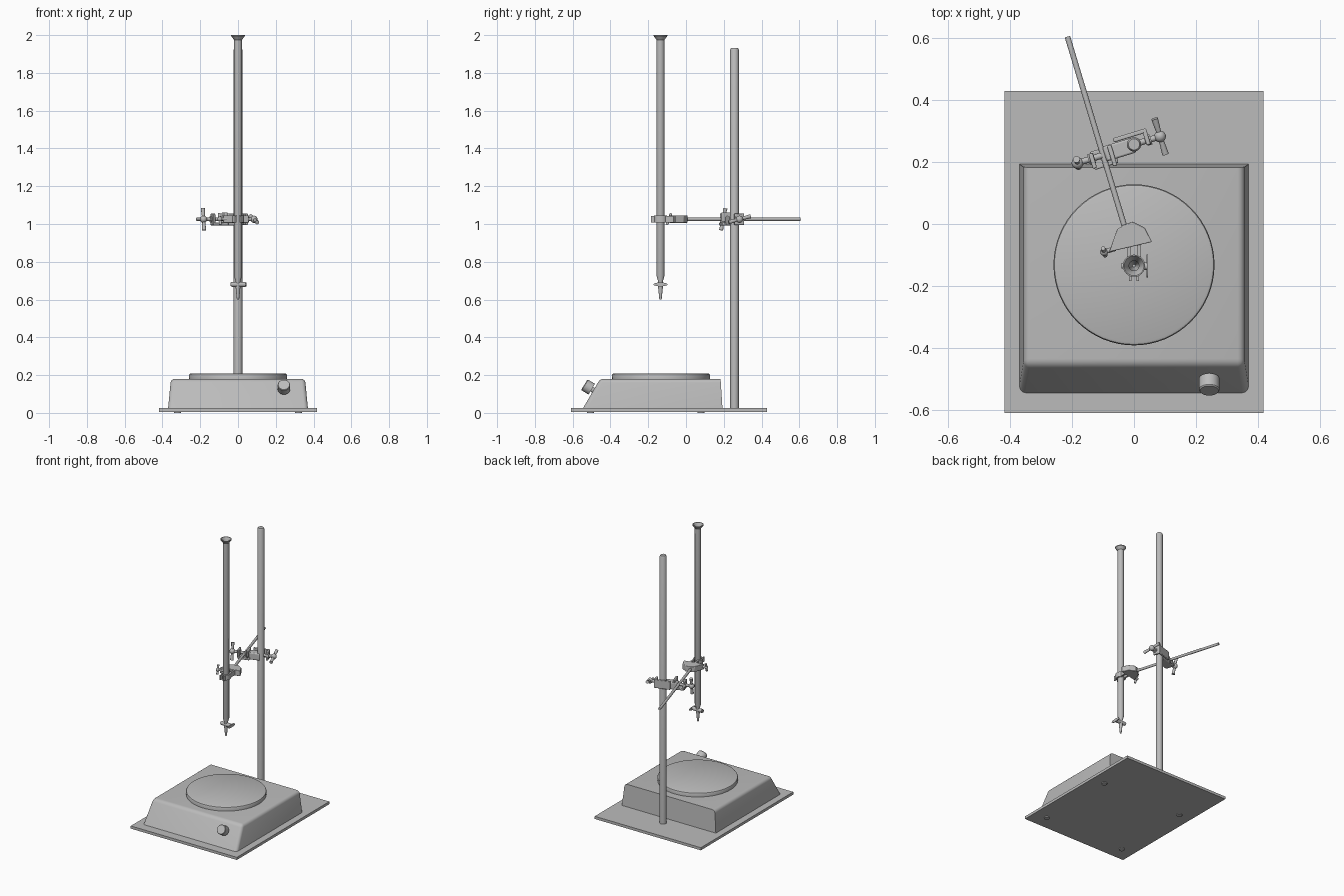
import bpy, bmesh, math
from mathutils import Vector, Matrix

cube = bpy.data.objects.get("Cube")
if cube:
    bpy.data.objects.remove(cube)

grey = bpy.data.materials.new("neutral grey")
grey.use_nodes = True
grey.diffuse_color = (0.5, 0.5, 0.5, 1)
grey.node_tree.nodes["Principled BSDF"].inputs["Base Color"].default_value = (0.5, 0.5, 0.5, 1)


def finish(name, bm, matrix=None, bevel=0, segments=2, smooth=True):
    if matrix:
        bm.transform(matrix)
    bmesh.ops.recalc_face_normals(bm, faces=bm.faces)
    mesh = bpy.data.meshes.new(name)
    bm.to_mesh(mesh)
    bm.free()
    ob = bpy.data.objects.new(name, mesh)
    bpy.context.collection.objects.link(ob)
    mesh.materials.append(grey)
    if bevel:
        mod = ob.modifiers.new("soft edges", "BEVEL")
        mod.width, mod.segments = bevel, segments
    if smooth:
        bpy.ops.object.select_all(action="DESELECT")
        ob.select_set(True)
        bpy.context.view_layer.objects.active = ob
        bpy.ops.object.shade_smooth_by_angle(angle=math.radians(35))
    return ob


def box(name, centre, size, matrix=None, bevel=0):
    bm = bmesh.new()
    bmesh.ops.create_cube(bm, size=1, matrix=Matrix.Translation(centre) @ Matrix.Diagonal((*size, 1)))
    return finish(name, bm, matrix, bevel)


def lathe(name, profile, matrix=None, sides=32):
    """Spin (radius, height) points about z."""
    bm = bmesh.new()
    verts = [bm.verts.new((r, 0, z)) for r, z in profile]
    edges = [bm.edges.new(pair) for pair in zip(verts, verts[1:])]
    bmesh.ops.spin(bm, geom=verts + edges, cent=(0, 0, 0), axis=(0, 0, 1),
                   angle=math.tau, steps=sides, use_merge=True)
    bmesh.ops.remove_doubles(bm, verts=bm.verts, dist=1e-5)
    return finish(name, bm, matrix)


def aim(start, direction):
    return Matrix.Translation(start) @ Vector(direction).to_track_quat("Z", "Y").to_matrix().to_4x4()


def cylinder(name, start, end, radius, matrix=None, radius2=None, sides=24):
    start, end = Vector(start), Vector(end)
    r2 = radius if radius2 is None else radius2
    place = aim(start, end - start)
    return lathe(name, [(0, 0), (radius, 0), (r2, (end - start).length), (0, (end - start).length)],
                 matrix @ place if matrix else place, sides)


def ball(name, centre, radius, matrix):
    bm = bmesh.new()
    bmesh.ops.create_uvsphere(bm, u_segments=20, v_segments=12, radius=radius,
                              matrix=Matrix.Translation(centre))
    return finish(name, bm, matrix)


def prism(name, outline, low, high, matrix=None, bevel=0):
    """Extrude a flat outline upwards."""
    bm = bmesh.new()
    face = bm.faces.new([bm.verts.new((x, y, low)) for x, y in outline])
    out = bmesh.ops.extrude_face_region(bm, geom=[face])
    bmesh.ops.translate(bm, vec=(0, 0, high - low),
                        verts=[v for v in out["geom"] if isinstance(v, bmesh.types.BMVert)])
    return finish(name, bm, matrix, bevel)


def thumb_screw(name, start, direction, length, bar, matrix):
    """Threaded shaft, round hub and a cross bar with flared ends."""
    start, d, bar = Vector(start), Vector(direction), Vector(bar)
    hub = start + d * length
    cylinder(name + "_shaft", start, hub, 0.010, matrix)
    cylinder(name + "_collar", start + d * length * 0.3, start + d * length * 0.55, 0.017, matrix)
    ball(name + "_hub", hub, 0.019, matrix)
    for side, label in ((1, "upper"), (-1, "lower")):
        cylinder(f"{name}_{label}_wing", hub, hub + bar * side, 0.007, matrix, 0.011)


# Stand base and feet
box("base_plate", (0, -0.09, 0.0155), (0.836, 1.04, 0.019))
for x in (-0.32, 0.32):
    for y in (-0.505, 0.08):
        cylinder("foot", (x, y, 0), (x, y, 0.02), 0.019)

# Stirrer housing: slanted front, slightly tapered sides, softened top edges
bm = bmesh.new()
bmesh.ops.create_cube(bm, size=1)
for v in bm.verts:
    top, back = v.co.z > 0, v.co.y > 0
    v.co.x = math.copysign(0.355 if top else 0.37, v.co.x)
    v.co.y = (0.183 if top else 0.193) if back else (-0.455 if top else -0.545)
    v.co.z = 0.18 if top else 0.025
soft = [e for e in bm.edges if all(v.co.z > 0.1 for v in e.verts)
        and not all(v.co.y > 0 for v in e.verts)]
soft += [e for e in bm.edges if e.verts[0].co.y < 0 and e.verts[1].co.y < 0
         and abs(e.verts[0].co.z - e.verts[1].co.z) > 0.1]
bmesh.ops.bevel(bm, geom=soft, offset=0.02, segments=4, profile=0.5, affect="EDGES")
finish("stirrer_housing", bm)

# Round heating plate
lathe("heating_plate", [(0, 0.17), (0.258, 0.17), (0.26, 0.20), (0.257, 0.206), (0.25, 0.209), (0, 0.209)],
      Matrix.Translation((0, -0.132, 0)), 64)

# Control knob on the slanted face
knob = aim((0.243, -0.482, 0.137), (0, -0.853, 0.52)) @ Matrix.Translation((0, 0, 0))
lathe("control_knob", [(0, 0.02), (0.033, 0.02), (0.033, 0.062), (0.03, 0.066), (0, 0.066)],
      Matrix.Translation((0, 0, -0.022)) @ knob)
cylinder("knob_stem", (0, 0, -0.02), (0, 0, 0.03), 0.014, Matrix.Translation((0, 0, -0.022)) @ knob)

# Upright support rod
lathe("support_rod", [(0, 0.02), (0.023, 0.02), (0.023, 1.922), (0.018, 1.932), (0, 1.932)],
      Matrix.Translation((0, 0.257, 0)))

# Burette: open tube with flared mouth and fine tip
burette = Matrix.Translation((0, -0.135, 0))
lathe("burette_tube", [(0.004, 0.6), (0.006, 0.6), (0.012, 0.66), (0.012, 0.695), (0.021, 0.725), (0.021, 1.975),
                       (0.036, 1.995), (0.036, 2.0), (0.032, 2.0), (0.016, 1.972), (0.016, 0.73), (0.004, 0.69),
                       (0.004, 0.6)], burette)
cylinder("stopcock_barrel", (-0.034, 0, 0.68), (0.04, 0, 0.68), 0.013, burette)
cylinder("stopcock_end", (-0.04, 0, 0.68), (-0.032, 0, 0.68), 0.009, burette)
lathe("stopcock_handle", [(0, -0.003), (0.037, -0.003), (0.037, 0.003), (0, 0.003)],
      burette @ Matrix.Translation((0.043, 0, 0.68)) @ Matrix.Rotation(math.pi / 2, 4, "Y")
      @ Matrix.Diagonal((0.28, 1, 1, 1)))

# Clamp arm, holder block and curved jaws
cylinder("clamp_arm", (-0.215, 0.605, 1.025), (-0.03, -0.01, 1.025), 0.009)
prism("clamp_block", [(-0.08, -0.09), (-0.055, -0.018), (-0.035, -0.004), (-0.005, 0.008), (0.035, -0.012),
                      (0.058, -0.058)], 1.006, 1.046, bevel=0.003)
for side, label in ((-1, "right"), (1, "left")):
    arc = [math.radians(a) for a in range(-70, 71, 20)]
    outline = [(side * 0.032 * math.cos(a), 0.036 * math.sin(a)) for a in arc]
    outline += [(side * 0.021 * math.cos(a), 0.028 * math.sin(a)) for a in reversed(arc)]
    prism(label + "_jaw", outline, 1.008, 1.044, burette)
    box(label + "_jaw_arm", (side * 0.016, 0.052, 1.026), (0.012, 0.05, 0.034), burette)
    box(label + "_jaw_tip", (side * 0.012, -0.04, 1.026), (0.008, 0.018, 0.034), burette)
clamp = Matrix.Translation((-0.06, -0.079, 1.026)) @ Matrix.Rotation(math.radians(17), 4, "Z")
cylinder("clamp_screw", (0, 0, 0), (-0.045, 0, 0), 0.008, clamp)
ball("clamp_screw_hub", (-0.038, 0, 0), 0.013, clamp)
cylinder("clamp_screw_wing", (-0.038, -0.012, -0.03), (-0.038, 0.012, 0.03), 0.007, clamp)

# Boss head joining the arm to the upright, turned square to the arm
boss = Matrix.Translation((0, 0.257, 1.025)) @ Matrix.Rotation(math.radians(17), 4, "Z")
box("boss_body", (-0.05, -0.002, -0.008), (0.10, 0.05, 0.05), boss, 0.006)
box("upright_hook_back", (-0.005, 0.032, 0), (0.11, 0.014, 0.06), boss, 0.004)
box("upright_hook_end", (0.045, 0.012, 0), (0.014, 0.054, 0.06), boss, 0.004)
box("arm_hook_floor", (-0.105, -0.012, -0.025), (0.08, 0.06, 0.016), boss, 0.004)
box("arm_hook_end", (-0.143, -0.012, 0), (0.014, 0.05, 0.06), boss, 0.004)
box("arm_hook_wall", (-0.078, -0.014, 0.012), (0.014, 0.07, 0.05), boss, 0.004)
thumb_screw("upright_screw", (0.02, 0, 0), (1, 0, 0), 0.068, (0, 0.06, 0.016), boss)
thumb_screw("arm_screw", (-0.11, -0.004, 0), (-1, 0, 0), 0.082, (0, 0.012, 0.058), boss)
